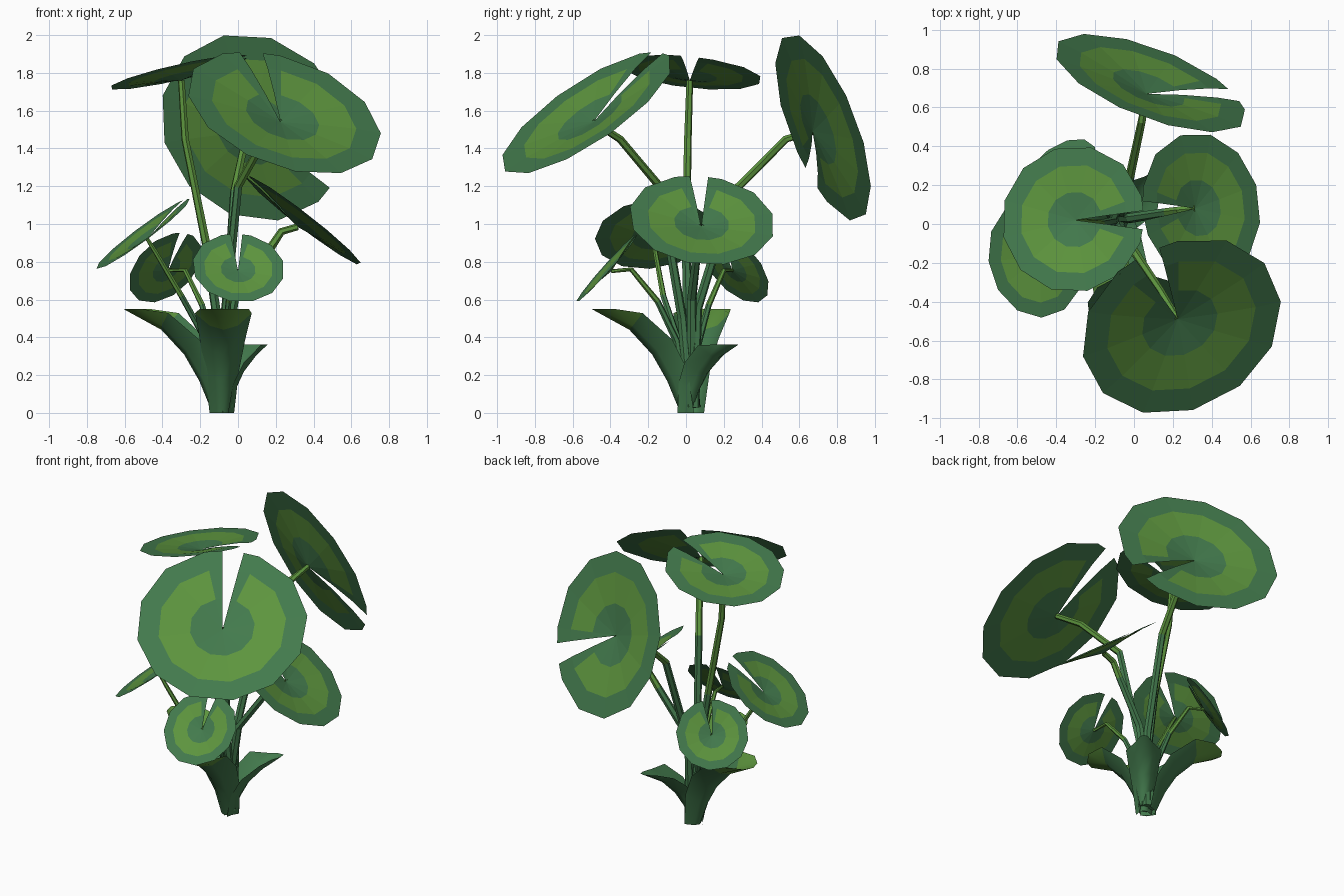
import bpy, bmesh, math
from mathutils import Vector

if "Cube" in bpy.data.objects:
    bpy.data.objects.remove(bpy.data.objects["Cube"])


def material(name, rgb):
    m = bpy.data.materials.new(name)
    m.diffuse_color = (*rgb, 1)
    m.use_nodes = True
    m.node_tree.nodes["Principled BSDF"].inputs["Base Color"].default_value = m.diffuse_color
    return m


BLUE = material("blue green", (0.056, 0.195, 0.074))
LIGHT = material("light green", (0.11, 0.3, 0.048))


def finish(bm, name, smooth=False):
    for f in bm.faces:
        f.smooth = smooth
    me = bpy.data.meshes.new(name)
    bm.to_mesh(me)
    bm.free()
    me.materials.append(BLUE)
    me.materials.append(LIGHT)
    ob = bpy.data.objects.new(name, me)
    bpy.context.collection.objects.link(ob)
    return ob


def leaf(name, centre, normal, notch, radius):
    """Notched, shallow funnel-shaped round leaf with a light C-shaped band."""
    c, n = Vector(centre), Vector(normal).normalized()
    u = Vector(notch)
    u = (u - n * u.dot(n)).normalized()
    v = n.cross(u)
    bm = bmesh.new()
    # narrow margins beside the notch, regular steps between
    inner = [22 + i * (322 / 11) for i in range(12)]
    angles = [10] + inner + [355]
    last = len(angles) - 1
    rings = []
    for f, lift in ((0.38, 0.065), (0.75, 0.11), (1.0, 0.12)):
        ring = []
        for i, a in enumerate(angles):
            k = f * (0.97 if i in (0, last) else 0.985 if i in (1, last - 1) else 1.0)
            t = math.radians(a)
            ring.append(bm.verts.new(c + radius * (k * (math.cos(t) * u + math.sin(t) * v)
                                                   + n * lift)))
        rings.append(ring)
    mid = bm.verts.new(c)
    for i in range(last):
        bm.faces.new((mid, rings[0][i], rings[0][i + 1]))
        for r in range(2):
            a, b = rings[r], rings[r + 1]
            f = bm.faces.new((a[i], b[i], b[i + 1], a[i + 1]))
            if r == 0 and 0 < i < last - 1:
                f.material_index = 1
    finish(bm, name)


def stem(name, points, r0, r1, sides=6):
    """Tapering faceted tube; the upper two segments are light green."""
    pts = [Vector(p) for p in points]
    bm = bmesh.new()
    rings = []
    for i, p in enumerate(pts):
        d = (pts[min(i + 1, len(pts) - 1)] - pts[max(i - 1, 0)]).normalized()
        a = d.cross(Vector((0.3, 1, 0.1))).normalized()
        b = d.cross(a)
        r = r0 + (r1 - r0) * i / (len(pts) - 1)
        rings.append([bm.verts.new(p + r * (math.cos(t) * a + math.sin(t) * b))
                      for t in (2 * math.pi * k / sides for k in range(sides))])
    for i in range(len(rings) - 1):
        for k in range(sides):
            j = (k + 1) % sides
            f = bm.faces.new((rings[i][k], rings[i][j], rings[i + 1][j], rings[i + 1][k]))
            f.material_index = int(i >= len(rings) - 3)
    bm.faces.new(rings[0])
    bmesh.ops.recalc_face_normals(bm, faces=bm.faces)
    finish(bm, name)


def sheath(name, root, heading, out_s, z_s, w_s, tip_w, tip_light):
    """Channelled base blade that flares outwards; rows: out, z, half width, cup."""
    rows = [(0.05, 0, 0.065, 0.07), (0.12, 0.17, 0.09, 0.12), (0.20, 0.31, 0.12, 0.13),
            (0.32, 0.44, 0.15, 0.11), (0.52, 0.55, tip_w, 0.0)]
    root = Vector((*root, 0))
    h = Vector((*heading, 0)).normalized()
    side = Vector((-h.y, h.x, 0))
    bm = bmesh.new()
    grid = []
    mids = [root + h * o * out_s + Vector((0, 0, z * z_s)) for o, z, _, _ in rows]
    for i, (_, _, w, cup) in enumerate(rows):
        d = (mids[min(i + 1, 4)] - mids[max(i - 1, 0)]).normalized()
        n = side.cross(d)
        if n.dot(h) > 0:
            n = -n
        if i == 0:
            n = -h          # keep the foot flat on the ground
        back = h * (0.12 * w_s if i == 4 else 0)   # rounded tip
        grid.append([bm.verts.new(mids[i] + side * w * w_s * s + (n * cup * w_s - back) * s * s)
                     for s in (-1, -0.5, 0, 0.5, 1)])
    for i in range(4):
        for k in range(4):
            f = bm.faces.new((grid[i][k], grid[i][k + 1], grid[i + 1][k + 1], grid[i + 1][k]))
            f.material_index = int(tip_light and i == 3)
    finish(bm, name, True)


# Plants: name, leaf normal, notch direction, radius, stem points after the root
plants = [
    ("front_large", (0.30, -0.53, 0.79), (-0.24, 0.59, 0.48), 0.538,
     [(-0.07, -0.02, 0.5), (0.0, -0.14, 1.2), (0.14, -0.35, 1.45), (0.225, -0.49, 1.54)]),
    ("back_large", (0.34, 0.88, 0.34), (0.43, -0.06, -0.24), 0.528,
     [(-0.06, 0.06, 0.55), (-0.02, 0.25, 1.17), (0.04, 0.53, 1.45), (0.065, 0.67, 1.49)]),
    ("top", (-0.22, 0.11, 0.97), (1, -0.06, 0.2), 0.38,
     [(-0.11, 0.01, 0.5), (-0.17, 0.0, 0.9), (-0.28, 0.01, 1.45), (-0.30, 0.02, 1.76)]),
    ("right", (0.61, 0.1, 0.79), (-0.79, 0.0, 0.61), 0.388,
     [(-0.02, 0.03, 0.6), (0.17, 0.06, 0.87), (0.23, 0.07, 0.96), (0.315, 0.08, 0.985)]),
    ("left", (-0.59, -0.12, 0.79), (0.75, 0.25, 0.6), 0.31,
     [(-0.15, -0.03, 0.35), (-0.30, -0.12, 0.62), (-0.43, -0.16, 0.84), (-0.48, -0.17, 0.92)]),
    ("back_small", (-0.53, 0.63, 0.57), (0.4, -0.4, 0.7), 0.228,
     [(-0.13, 0.06, 0.35), (-0.19, 0.12, 0.57), (-0.28, 0.2, 0.755), (-0.37, 0.245, 0.755)]),
    ("front_small", (0.08, -0.74, 0.66), (0.0, 0.66, 0.74), 0.245,
     [(-0.07, -0.05, 0.38), (-0.05, -0.15, 0.59), (-0.02, -0.29, 0.76), (0.0, -0.395, 0.75)]),
]
for i, (name, normal, notch, radius, path) in enumerate(plants):
    t = i * 2 * math.pi / 7
    root = (-0.085 + 0.03 * math.cos(t), 0.02 + 0.03 * math.sin(t), 0.03)
    leaf(name + "_leaf", path[-1], normal, notch, radius)
    big = radius > 0.35
    stem(name + "_stem", [root] + path, 0.028 if big else 0.022, 0.018 if big else 0.01)

# Base blades
sheath("front_base_blade", (-0.085, 0.02), (0.03, -1), 1.0, 1.0, 1.0, 0.13, True)
sheath("left_base_blade", (-0.085, 0.035), (-0.98, 0.18), 1.02, 1.0, 1.0, 0.13, True)
sheath("back_right_base_blade", (-0.08, 0.0), (0.64, 0.77), 0.70, 0.66, 0.75, 0.07, False)
